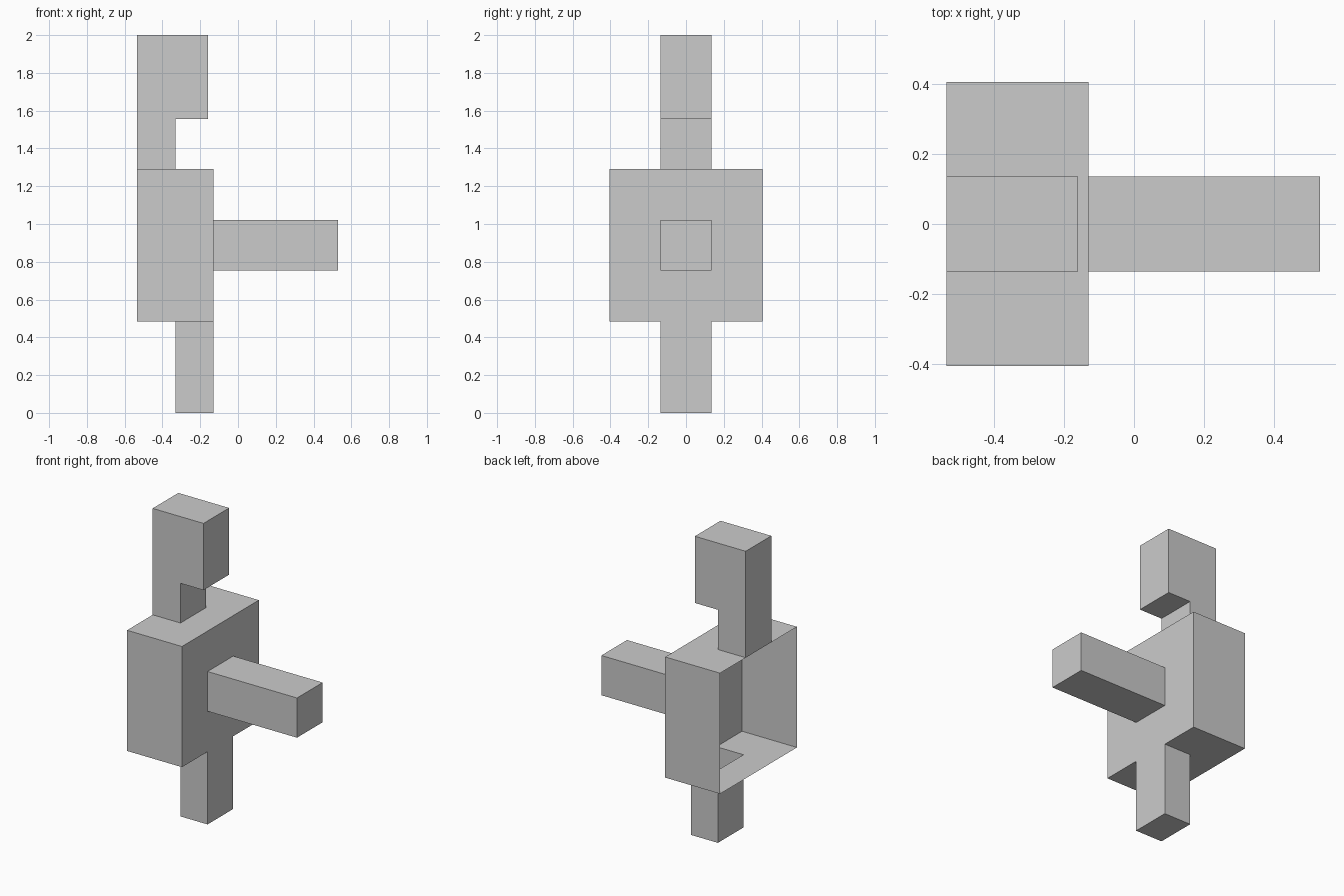
import bpy, bmesh
from mathutils import Vector

if "Cube" in bpy.data.objects:
    bpy.data.objects.remove(bpy.data.objects["Cube"])

grey = bpy.data.materials.new("plain grey")
grey.diffuse_color = (0.6, 0.6, 0.6, 1)
grey.use_nodes = True
grey.node_tree.nodes["Principled BSDF"].inputs["Base Color"].default_value = grey.diffuse_color

X0, X1, X2, X3 = -0.535, -0.33, -0.13, 0.53   # open side, middle, wall, arm tip
W, T = 0.405, 0.135                           # half widths of body and limbs
Z0, Z1 = 0.485, 1.29                          # body floor and ceiling
A0, A1 = 0.755, 1.02                          # arm bottom and top


def prism(name, profile, open_sides=(), cuts=(), holes=()):
    """Extrude an xz profile along y, then open sides and cut holes.
    open_sides: (axis, position) planes whose faces are removed.
    holes: (low, high) boxes; faces centred inside are removed."""
    half = W if name == "body" else T
    bm = bmesh.new()
    face = bm.faces.new([bm.verts.new((x, -half, z)) for x, z in profile])
    ext = bmesh.ops.extrude_face_region(bm, geom=[face], use_keep_orig=True)
    verts = [v for v in ext["geom"] if isinstance(v, bmesh.types.BMVert)]
    bmesh.ops.translate(bm, verts=verts, vec=(0, 2 * half, 0))
    bmesh.ops.recalc_face_normals(bm, faces=bm.faces)
    for axis, pos in cuts:
        n = Vector((0, 0, 0))
        n[axis] = 1
        bmesh.ops.bisect_plane(bm, geom=bm.verts[:] + bm.edges[:] + bm.faces[:],
                               plane_co=n * pos, plane_no=n)
    gone = []
    for f in bm.faces:
        c = f.calc_center_median()
        if any(all(abs(v.co[a] - p) < 1e-4 for v in f.verts) for a, p in open_sides):
            gone.append(f)
        elif any(all(l < k < h for l, k, h in zip(lo, c, hi)) for lo, hi in holes):
            gone.append(f)
    bmesh.ops.delete(bm, geom=gone, context='FACES')
    # merge the leftover cut pieces back into flat panels
    bmesh.ops.dissolve_limit(bm, angle_limit=0.01, verts=bm.verts, edges=bm.edges)
    bmesh.ops.triangulate(bm, faces=[f for f in bm.faces if len(f.verts) > 4])
    me = bpy.data.meshes.new(name)
    bm.to_mesh(me)
    bm.free()
    me.materials.append(grey)
    ob = bpy.data.objects.new(name, me)
    bpy.context.collection.objects.link(ob)


def rect(xa, xb, za, zb):
    return [(xa, za), (xb, za), (xb, zb), (xa, zb)]


# hollow body, open on the left, with openings into each limb
prism("body", rect(X0, X2, Z0, Z1), open_sides=[(0, X0)],
      cuts=[(0, X1), (1, -T), (1, T), (2, A0), (2, A1)],
      holes=[((X1, -T, Z0 - 0.01), (X2 - 0.01, T, Z0 + 0.01)),
             ((X0, -T, Z1 - 0.01), (X1, T, Z1 + 0.01)),
             ((X2 - 0.01, -T, A0), (X2 + 0.01, T, A1))])

# hollow limbs, open where they meet the body
prism("leg", rect(X1, X2, 0, Z0), open_sides=[(2, Z0)])
prism("arm", rect(X2, X3, A0, A1), open_sides=[(0, X2)])

# neck and overhanging head in one piece
prism("neck_and_head", [(X0, Z1), (X1, Z1), (X1, 1.555), (-0.16, 1.555),
                        (-0.16, 2.0), (X0, 2.0)], open_sides=[(2, Z1)])
